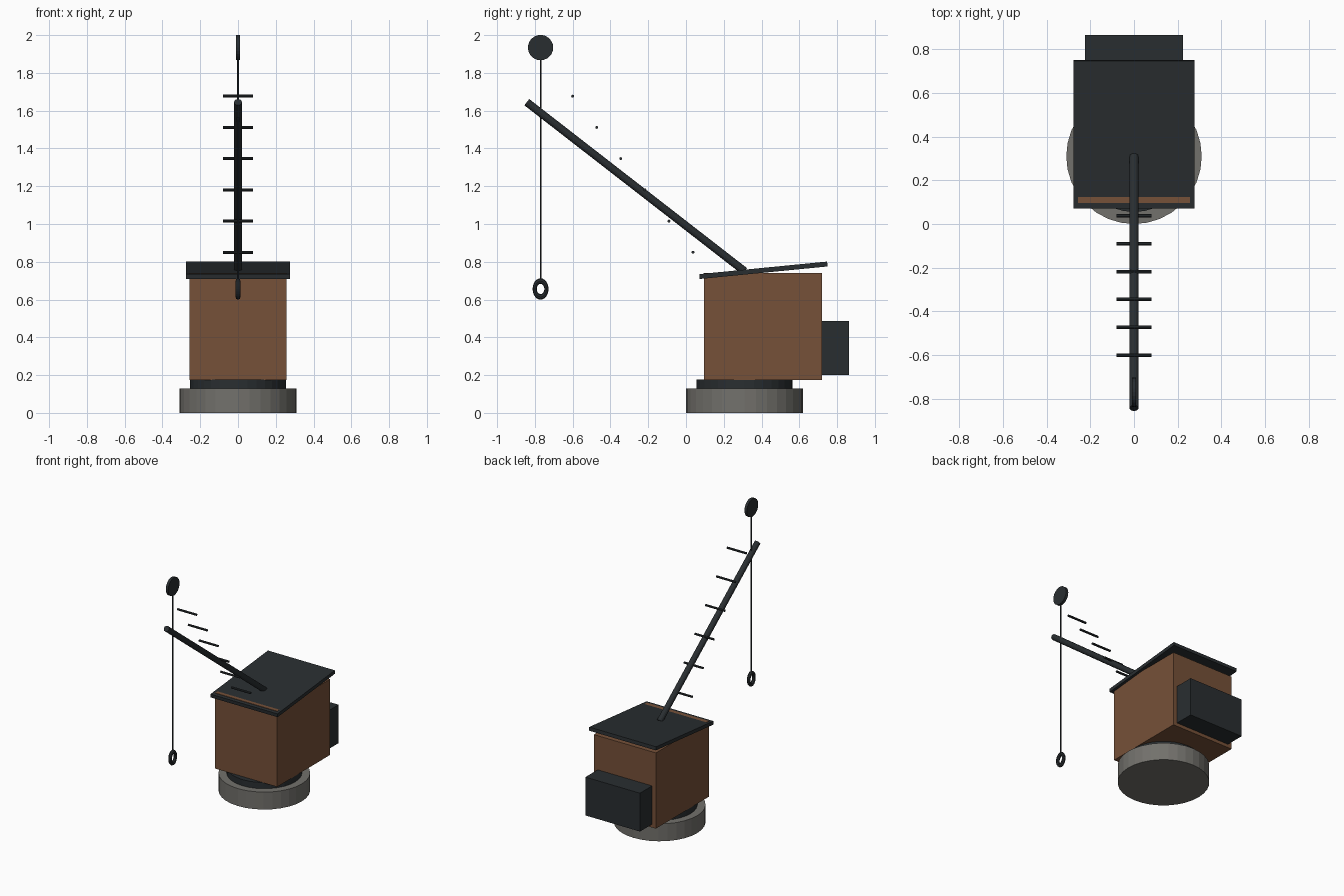
import bpy
from math import radians
from mathutils import Vector

if "Cube" in bpy.data.objects:
    bpy.data.objects.remove(bpy.data.objects["Cube"])


def material(name, rgb):
    m = bpy.data.materials.new(name)
    m.diffuse_color = (*rgb, 1)
    m.use_nodes = True
    m.node_tree.nodes["Principled BSDF"].inputs["Base Color"].default_value = m.diffuse_color
    return m


IRON = material("dark_iron", (0.022, 0.027, 0.03))
WOOD = material("brown_wood", (0.18, 0.082, 0.04))
STONE = material("grey_stone", (0.17, 0.165, 0.15))


def finish(name, mat):
    ob = bpy.context.object
    ob.name = name
    ob.data.materials.append(mat)
    return ob


def box(name, mat, center, size, tilt=0):
    bpy.ops.mesh.primitive_cube_add(size=1, location=center, rotation=(tilt, 0, 0))
    ob = finish(name, mat)
    ob.scale = size
    return ob


def rod(name, mat, a, b, radius, sides):
    a, b = Vector(a), Vector(b)
    d = b - a
    bpy.ops.mesh.primitive_cylinder_add(
        vertices=sides, radius=radius, depth=d.length, location=(a + b) / 2,
        rotation=d.to_track_quat('Z', 'Y').to_euler())
    return finish(name, mat)


# Round base and turntable
rod("base", STONE, (0, 0.31, 0), (0, 0.31, 0.13), 0.31, 32)
rod("turntable", IRON, (0, 0.31, 0.125), (0, 0.31, 0.176), 0.255, 32)

# Cabin, sloping roof and rear counterweight
box("cabin", WOOD, (0, 0.408, 0.4575), (0.512, 0.625, 0.565))
box("roof", IRON, (0, 0.41, 0.755), (0.552, 0.68, 0.026), radians(5.6))
box("counterweight", IRON, (0, 0.79, 0.343), (0.45, 0.148, 0.286))

# Boom and its row of rungs
rod("boom", IRON, (0, 0.31, 0.75), (0, -0.843, 1.645), 0.021, 12)
for i in range(6):
    y, z = 0.037 - 0.1274 * i, 0.85 + 0.1654 * i
    rod(f"rung_{i + 1}", IRON, (-0.079, y, z), (0.079, y, z), 0.008, 8)

# Pulley wheel, cable and hanging ring
Y = -0.77
rod("pulley", IRON, (-0.01, Y, 1.934), (0.01, Y, 1.934), 0.067, 24)
rod("cable", IRON, (0, Y, 0.69), (0, Y, 1.934), 0.004, 8)
bpy.ops.mesh.primitive_torus_add(
    major_radius=0.031, minor_radius=0.011, major_segments=24, minor_segments=8,
    location=(0, Y, 0.656), rotation=(0, radians(90), 0))
ring = finish("hook_ring", IRON)
ring.scale = (1.35, 1, 1.2)
